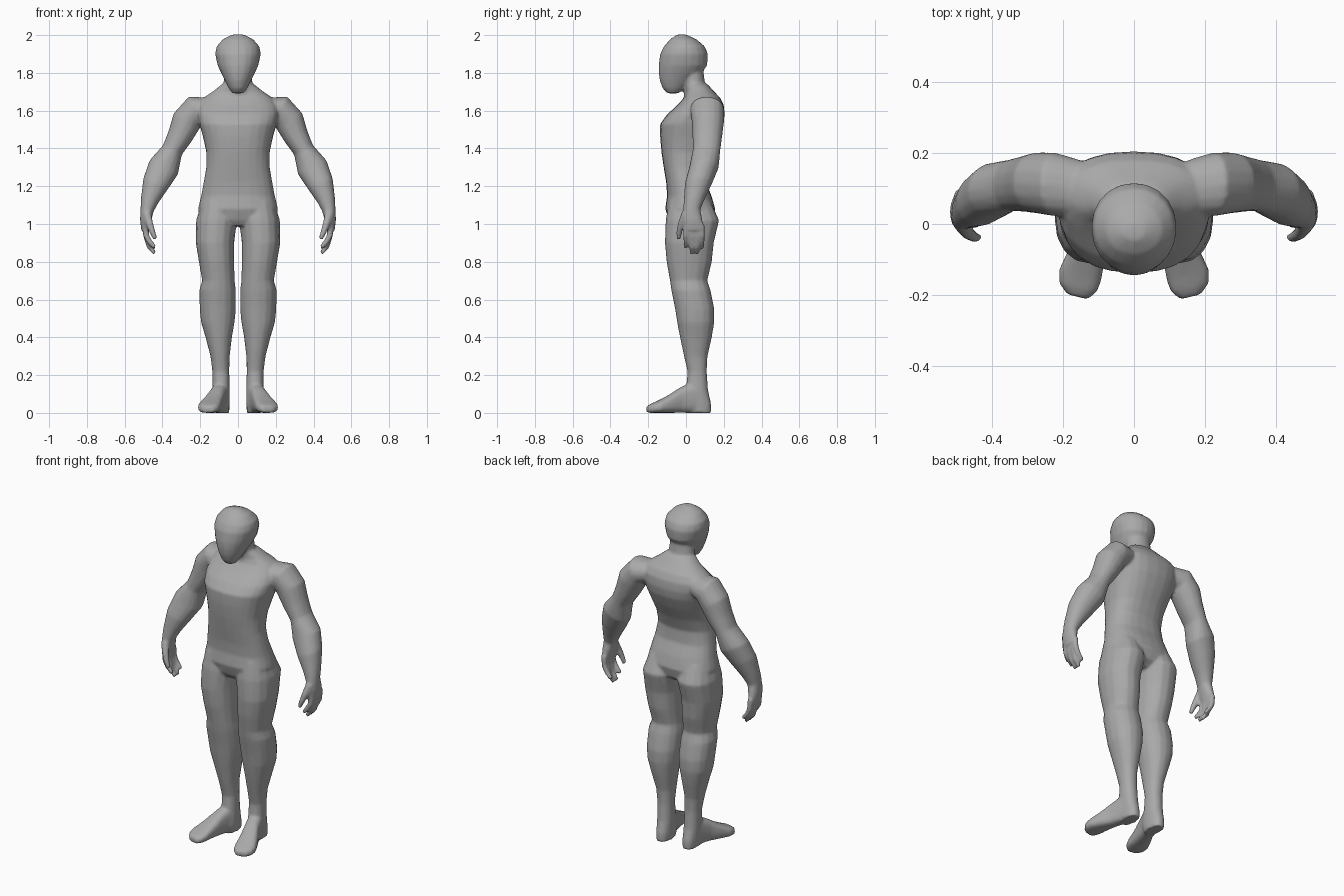
import bpy, bmesh, math
from mathutils import Vector

X, Y, Z = Vector((1, 0, 0)), Vector((0, 1, 0)), Vector((0, 0, 1))
bm = bmesh.new()


def loft(secs, v, u=None, side=1, n=16, p=2.0):
    """Skin rings (x, y, z, radius_u, radius_v); u follows the path if not given."""
    pts = [Vector(s[:3]) for s in secs]
    rings = []
    for i, s in enumerate(secs):
        t = pts[min(i + 1, len(pts) - 1)] - pts[max(i - 1, 0)]
        ua = u or t.cross(v).normalized()
        ring = []
        for k in range(n):
            a = 2 * math.pi * k / n
            c, d = math.cos(a), math.sin(a)
            co = (pts[i] + ua * s[3] * math.copysign(abs(c) ** (2 / p), c)
                  + v * s[4] * math.copysign(abs(d) ** (2 / p), d))
            ring.append(bm.verts.new((co.x * side, co.y, co.z)))
        rings.append(ring)
    for a, b in zip(rings, rings[1:]):
        for k in range(n):
            bm.faces.new((a[k], a[(k + 1) % n], b[(k + 1) % n], b[k]))
    bm.faces.new(rings[0])
    bm.faces.new(rings[-1])


def slices(rows, **kw):
    """Horizontal slices given as (z, x0, x1, y0, y1)."""
    loft([((a + b) / 2, (c + d) / 2, z, (b - a) / 2, (d - c) / 2)
          for z, a, b, c, d in rows], Y, X, **kw)


def centred(rows, **kw):
    slices([(z, -w, w, a, b) for z, w, a, b in rows], **kw)


# torso
centred([(0.99, .08, -.07, .10), (1.02, .19, -.09, .14), (1.08, .212, -.11, .155),
         (1.15, .195, -.10, .135), (1.22, .182, -.105, .105), (1.30, .168, -.118, .10),
         (1.38, .168, -.13, .13), (1.46, .185, -.137, .17), (1.53, .205, -.137, .198),
         (1.58, .215, -.10, .205), (1.63, .21, -.045, .20), (1.67, .18, -.01, .18),
         (1.70, .135, .0, .15), (1.74, .085, -.005, .115)], p=2.4, n=24)
# neck
centred([(1.62, .11, -.02, .19), (1.68, .095, -.01, .15), (1.75, .076, -.015, .10),
         (1.83, .07, -.04, .09)])
# head
centred([(1.692, .03, -.10, -.04), (1.72, .05, -.125, .0), (1.76, .07, -.139, .04),
         (1.80, .09, -.145, .085), (1.84, .108, -.145, .112), (1.90, .121, -.137, .116),
         (1.94, .114, -.117, .10), (1.978, .08, -.085, .055), (2.003, .03, -.045, .0)],
        n=20, p=2.1)

for side in (1, -1):
    # leg
    slices([(1.12, .03, .19, -.09, .13), (1.02, .006, .222, -.108, .176),
            (0.90, .020, .224, -.112, .147), (0.80, .020, .207, -.103, .137),
            (0.70, .018, .190, -.085, .113), (0.65, .011, .205, -.078, .130),
            (0.55, .011, .203, -.058, .150), (0.48, .018, .196, -.047, .150),
            (0.40, .032, .172, -.032, .137), (0.30, .044, .146, -.011, .114),
            (0.22, .046, .136, .008, .110), (0.12, .043, .135, .0, .117),
            (0.05, .043, .132, -.02, .133), (0.0, .047, .128, .0, .135)],
           side=side, p=2.2)
    # foot
    across = Vector((.97, .24, 0))
    loft([(x, y, h / 2, w, h / 2) for x, y, w, h in
          [(.085, .11, .035, .09), (.09, .05, .045, .17), (.113, -.03, .045, .135),
           (.135, -.09, .054, .095), (.152, -.145, .062, .065),
           (.158, -.18, .055, .05), (.160, -.205, .03, .035)]],
         Z, across, side=side, p=2.8)
    # arm and palm
    loft([(.15, .10, 1.61, .06, .08), (.225, .112, 1.605, .078, .090),
          (.272, .116, 1.545, .080, .086), (.307, .113, 1.465, .067, .079),
          (.347, .109, 1.392, .056, .073), (.393, .095, 1.30, .084, .078),
          (.435, .066, 1.215, .072, .072), (.468, .042, 1.125, .048, .054),
          (.481, .030, 1.075, .036, .046), (.489, .034, 1.02, .030, .054),
          (.492, .042, .965, .020, .052)], Y, side=side, p=2.1)
    # fingers
    for y, tip in ((-.001, .875), (.030, .845), (.060, .845), (.085, .87)):
        loft([(.490, y, 1.0, .017, .014), (.487, y, .94, .017, .0145),
              (.470, y, tip + .035, .015, .0135), (.440, y, tip, .012, .011)],
             Y, side=side, n=10)
    # thumb
    loft([(.485, .0, 1.06, .025, .024), (.468, -.025, 1.0, .020, .020),
          (.452, -.036, .955, .016, .016), (.438, -.038, .92, .012, .012)],
         Y, side=side, n=10)

bmesh.ops.recalc_face_normals(bm, faces=bm.faces)
mesh = bpy.data.meshes.new("body")
bm.to_mesh(mesh)
bm.free()
body = bpy.data.objects.new("body", mesh)
bpy.context.collection.objects.link(body)
bpy.context.view_layer.objects.active = body
body.select_set(True)

# fuse the parts into one skin, relax the joints, thin the mesh
m = body.modifiers.new("fuse", 'REMESH')
m.mode, m.voxel_size = 'VOXEL', 0.008
m = body.modifiers.new("relax", 'SMOOTH')
m.factor, m.iterations = 0.5, 5
m = body.modifiers.new("thin", 'DECIMATE')
m.ratio = 0.3
for name in ("fuse", "relax", "thin"):
    bpy.ops.object.modifier_apply(modifier=name)

grey = bpy.data.materials.new("clay grey")
grey.diffuse_color = (.4, .4, .4, 1)
body.data.materials.clear()
body.data.materials.append(grey)
bpy.ops.object.shade_smooth()
